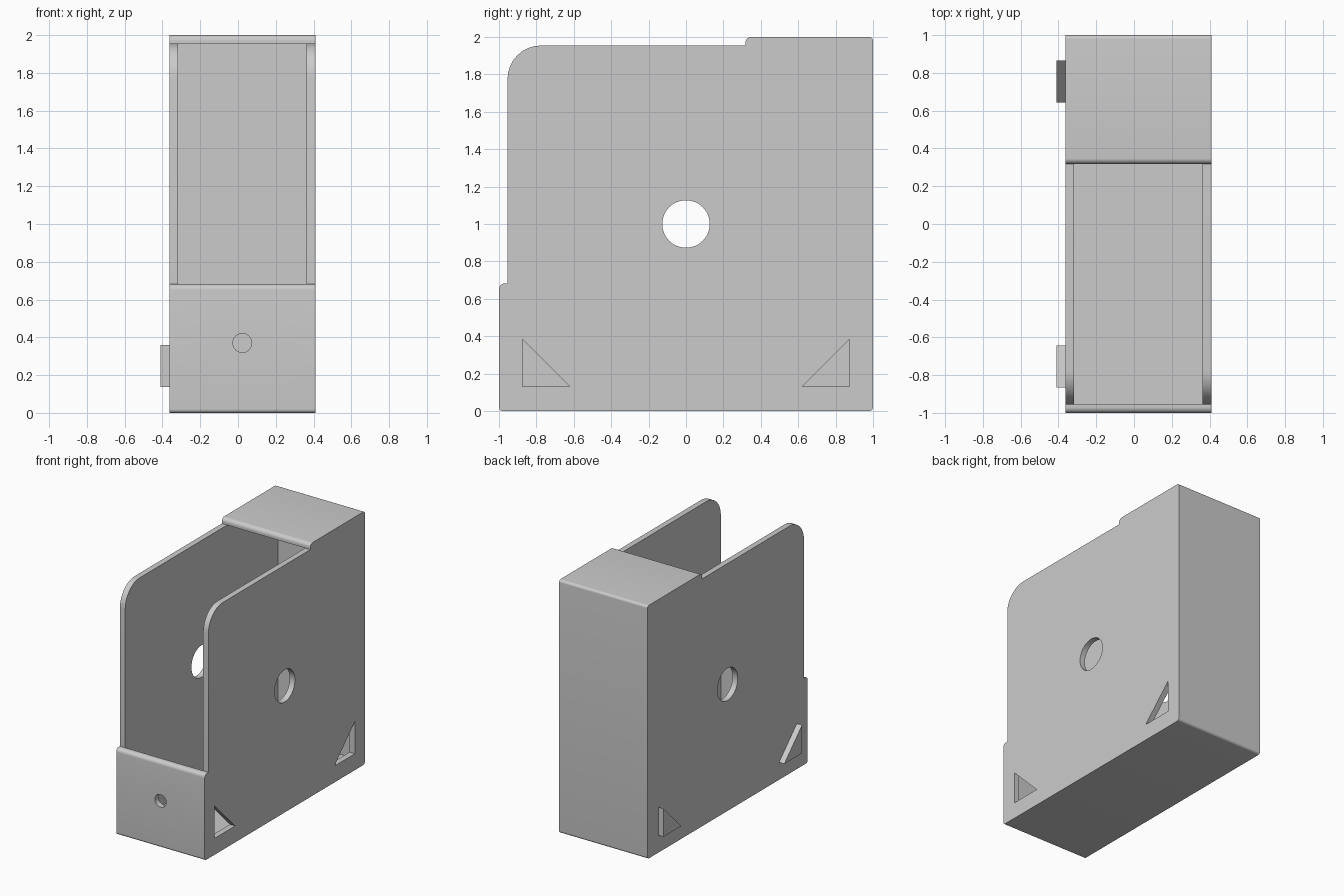
import bpy, bmesh, math
from mathutils import Vector

cube = bpy.data.objects.get("Cube")
if cube:
    bpy.data.objects.remove(cube, do_unlink=True)

T = 0.0455                      # wall thickness
X0, X1 = -0.3635, 0.409         # outer faces of the two side walls
EDGE = 1 - T
STEP_Y, STEP_Z = 0.318, 0.682   # where the cover and the front wall end

grey = bpy.data.materials.new("light_grey")
grey.use_nodes = True
grey.diffuse_color = (0.6, 0.6, 0.6, 1)
grey.node_tree.nodes["Principled BSDF"].inputs["Base Color"].default_value = (0.6, 0.6, 0.6, 1)


def rounded(corners, steps=8):
    """Outline of (y, z) points from corners (y, z, fillet radius), right angles only."""
    pts = []
    for i, (y, z, r) in enumerate(corners):
        c = Vector((y, z))
        if not r:
            pts.append(c)
            continue
        a = (Vector(corners[i - 1][:2]) - c).normalized() * r
        b = (Vector(corners[(i + 1) % len(corners)][:2]) - c).normalized() * r
        for k in range(steps + 1):
            t = k / steps * math.pi / 2
            pts.append(c + a * (1 - math.sin(t)) + b * (1 - math.cos(t)))
    return pts


def prism(name, outline, x0, x1):
    """Extrude a (y, z) outline along x."""
    bm = bmesh.new()
    face = bm.faces.new([bm.verts.new((x0, y, z)) for y, z in outline])
    top = bmesh.ops.extrude_face_region(bm, geom=[face])["geom"]
    for v in top:
        if isinstance(v, bmesh.types.BMVert):
            v.co.x = x1
    bmesh.ops.recalc_face_normals(bm, faces=bm.faces)
    mesh = bpy.data.meshes.new(name)
    bm.to_mesh(mesh)
    bm.free()
    mesh.materials.append(grey)
    obj = bpy.data.objects.new(name, mesh)
    bpy.context.collection.objects.link(obj)
    return obj


def circle(y, z, r, n=48):
    return [(y + r * math.cos(2 * math.pi * k / n), z + r * math.sin(2 * math.pi * k / n))
            for k in range(n)]


def triangle(side, y, z, leg):
    return [(side * y, z), (side * (y - leg), z), (side * y, z + leg)]


def cut(target, cutter):
    cutter.hide_render = True
    mod = target.modifiers.new("cut", "BOOLEAN")
    mod.operation, mod.solver, mod.object = "DIFFERENCE", "EXACT", cutter
    bpy.context.view_layer.objects.active = target
    bpy.ops.object.modifier_apply(modifier=mod.name)
    bpy.data.objects.remove(cutter, do_unlink=True)


# Solid casing with the stepped, filleted side outline
casing = prism("casing", rounded([
    (-1, 0, 0.02), (1, 0, 0.02), (1, 2, 0.02), (STEP_Y, 2, 0.03), (STEP_Y, 2 - T, 0),
    (-EDGE, 2 - T, 0.18), (-EDGE, STEP_Z, 0), (-1, STEP_Z, 0.03)]), X0, X1)

# Hollow inside, open at the upper front
cut(casing, prism("cavity", [
    (-EDGE, T), (EDGE, T), (EDGE, 2 - T), (STEP_Y, 2 - T), (STEP_Y, 2.2),
    (-1.2, 2.2), (-1.2, STEP_Z), (-EDGE, STEP_Z)], X0 + T, X1 - T))

# Axle hole through both side walls
cut(casing, prism("axle_hole", circle(0, 1, 0.127), -1, 1))

# Small screw hole in the front wall
hole = prism("screw_hole", circle(0, 0.37, 0.05, 32), -0.1, 0.1)
for v in hole.data.vertices:
    x, y, z = v.co
    v.co = (0.0227 - y, x - EDGE, z)
cut(casing, hole)

# Triangular sockets in the left wall, matching pegs on the right wall
for side, place in ((-1, "front"), (1, "back")):
    cut(casing, prism("socket", triangle(side, 0.875, 0.13, 0.255), X1 - 2 * T, X1 + 0.1))
    prism(place + "_peg", triangle(side, 0.865, 0.138, 0.222), -X1, X0)

# Smooth fillets, sharp corners
bpy.ops.object.select_all(action="DESELECT")
casing.select_set(True)
bpy.context.view_layer.objects.active = casing
bpy.ops.object.shade_smooth_by_angle(angle=math.radians(30))
